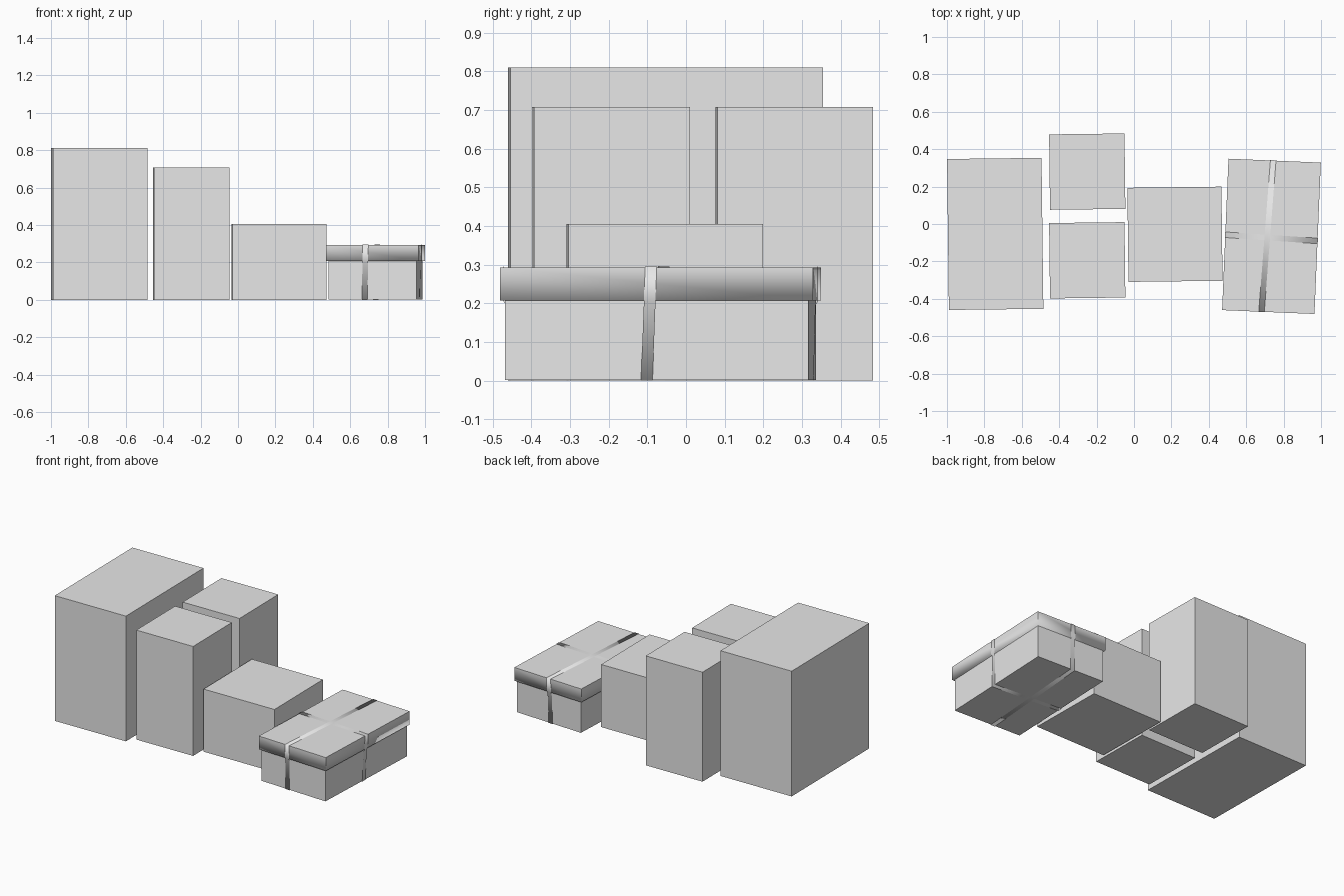
import bpy, bmesh
from math import radians
from mathutils import Matrix, Vector

if "Cube" in bpy.data.objects:
    bpy.data.objects.remove(bpy.data.objects["Cube"], do_unlink=True)

# One plain grey for everything
grey = bpy.data.materials.new("plain_grey")
grey.use_nodes = True
colour = (0.8, 0.8, 0.8, 1)
grey.diffuse_color = colour
grey.node_tree.nodes["Principled BSDF"].inputs["Base Color"].default_value = colour


def finish(name, bm, x, y, turn):
    bmesh.ops.recalc_face_normals(bm, faces=bm.faces)
    mesh = bpy.data.meshes.new(name)
    bm.to_mesh(mesh)
    bm.free()
    mesh.materials.append(grey)
    obj = bpy.data.objects.new(name, mesh)
    obj.location = (x, y, 0)
    obj.rotation_euler.z = radians(turn)
    bpy.context.collection.objects.link(obj)
    return obj


def box(name, x, y, width, depth, low, high, turn, soft_rim=False):
    bm = bmesh.new()
    bmesh.ops.create_cube(bm, size=1, matrix=Matrix.Translation((0, 0, (low + high) / 2))
                          @ Matrix.Diagonal((width, depth, high - low, 1)))
    if soft_rim:
        # Soft shading rolls under the lower rim only
        for face in bm.faces:
            face.smooth = True
        for edge in bm.edges:
            edge.smooth = all(v.co.z < (low + high) / 2 for v in edge.verts)
    return finish(name, bm, x, y, turn)


# Plain boxes
for name, low, high in (("large_box_lower", 0, 0.405), ("large_box_upper", 0.405, 0.81)):
    box(name, -0.742, -0.053, 0.505, 0.807, low, high, 0.7)
box("tall_box_back", -0.25, 0.28, 0.403, 0.403, 0, 0.708, 0.7)
box("tall_box_front", -0.25, -0.194, 0.403, 0.403, 0, 0.708, 0.7)
box("short_box", 0.219, -0.055, 0.503, 0.503, 0, 0.405, 0.7)

# Gift box with an overhanging lid
GX, GY, TURN = 0.735, -0.066, -2.4
LID_W, LID_D, RIM, TOP, INSET = 0.494, 0.81, 0.207, 0.293, 0.012
box("gift_box_body", GX, GY, LID_W - 2 * INSET, LID_D - 2 * INSET, 0.002, RIM, TURN)
box("gift_box_lid", GX, GY, LID_W, LID_D, RIM, TOP, TURN, soft_rim=True)


def ribbon(name, along, across, half, shift, slant, sway, lift):
    """Closed band around the gift box; slant skews it in plan, sway on its sides."""
    body = half - INSET
    side = [(half + lift, TOP + lift), (half + lift, RIM - lift),
            (body + 0.007, RIM - 0.012), (body + 0.002, 0)]
    loop = side + [(-a, z) for a, z in reversed(side)]
    bm = bmesh.new()
    rows = []
    for a, z in loop:
        middle = shift + slant * a - sway * (TOP - z)
        rows.append([bm.verts.new(along * a + across * (middle + s * 0.015) + Vector((0, 0, z)))
                     for s in (-1, 1)])
    for p, q in zip(rows, rows[1:] + rows[:1]):
        bm.faces.new((p[0], p[1], q[1], q[0])).smooth = True
    finish(name, bm, GX, GY, TURN)


X, Y = Vector((1, 0, 0)), Vector((0, 1, 0))
ribbon("ribbon_lengthwise", Y, X, LID_D / 2, -0.022, 0.035, 0.02, 0.002)
ribbon("ribbon_crosswise", X, Y, LID_W / 2, -0.008, -0.025, 0.04, 0.0015)
